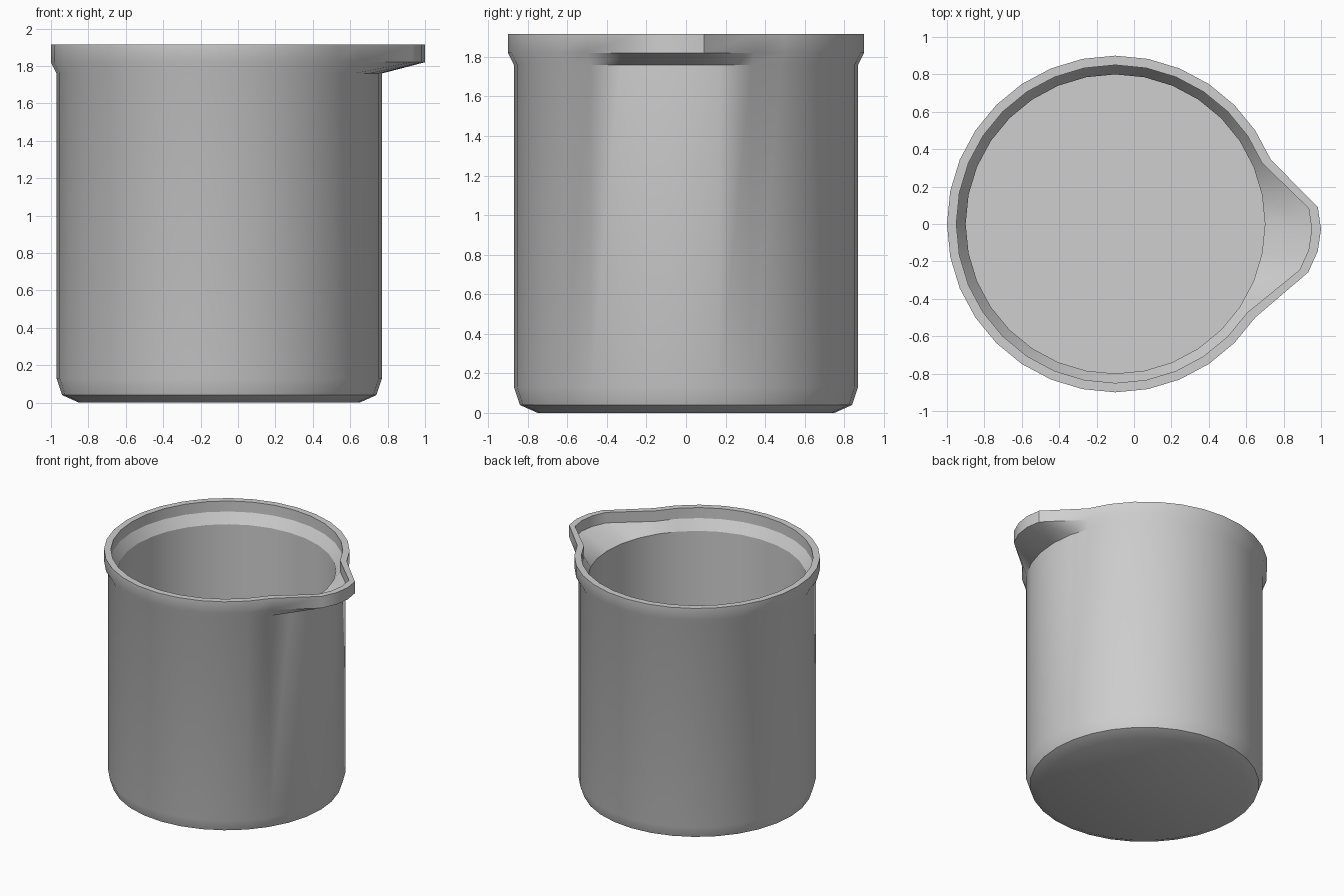
import bpy
import bmesh
from math import cos, sin, tau

cube = bpy.data.objects.get("Cube")
if cube:
    bpy.data.objects.remove(cube, do_unlink=True)

SIDES = 32
CENTRE_X = -0.1

# (radius, height, is part of the rim), from outer base up and over to the inner floor
PROFILE = [
    (0.75, 0.0, False), (0.84, 0.04, False), (0.87, 0.13, False), (0.87, 1.76, False),
    (0.90, 1.82, True), (0.90, 1.915, True), (0.85, 1.915, True), (0.85, 1.83, True),
    (0.80, 1.75, False), (0.80, 0.06, False),
]
# Segments of the rim pulled out into the pouring lip, and its centre line
LIP_SEGMENTS = (-2, -1, 0, 1)
LIP_Y = -0.084


def ring_point(radius, z, step, rim):
    angle = tau * step / SIDES
    x, y = CENTRE_X + radius * cos(angle), radius * sin(angle)
    if rim and step in LIP_SEGMENTS:
        x += 0.2
        y = LIP_Y + (y - LIP_Y) * 0.67
    return x, y, z


# One colour for the whole vessel
grey = bpy.data.materials.new("light_grey")
grey.use_nodes = True
colour = (0.62, 0.62, 0.62, 1.0)
grey.diffuse_color = colour
grey.node_tree.nodes["Principled BSDF"].inputs["Base Color"].default_value = colour

# Lathe the wall, then close the base and the inner floor
bm = bmesh.new()
steps = range(-SIDES // 2, SIDES // 2)
rings = [[bm.verts.new(ring_point(r, z, s, rim)) for s in steps] for r, z, rim in PROFILE]
for low, high in zip(rings, rings[1:]):
    for i in range(SIDES):
        j = (i + 1) % SIDES
        bm.faces.new((low[i], low[j], high[j], high[i]))
bm.faces.new(list(reversed(rings[0])))
bm.faces.new(rings[-1])
bmesh.ops.recalc_face_normals(bm, faces=bm.faces)

mesh = bpy.data.meshes.new("beaker")
bm.to_mesh(mesh)
bm.free()
mesh.materials.append(grey)
beaker = bpy.data.objects.new("beaker", mesh)
bpy.context.collection.objects.link(beaker)

# Smooth walls with crisp rim and base edges
bpy.ops.object.select_all(action="DESELECT")
beaker.select_set(True)
bpy.context.view_layer.objects.active = beaker
bpy.ops.object.shade_smooth_by_angle()
